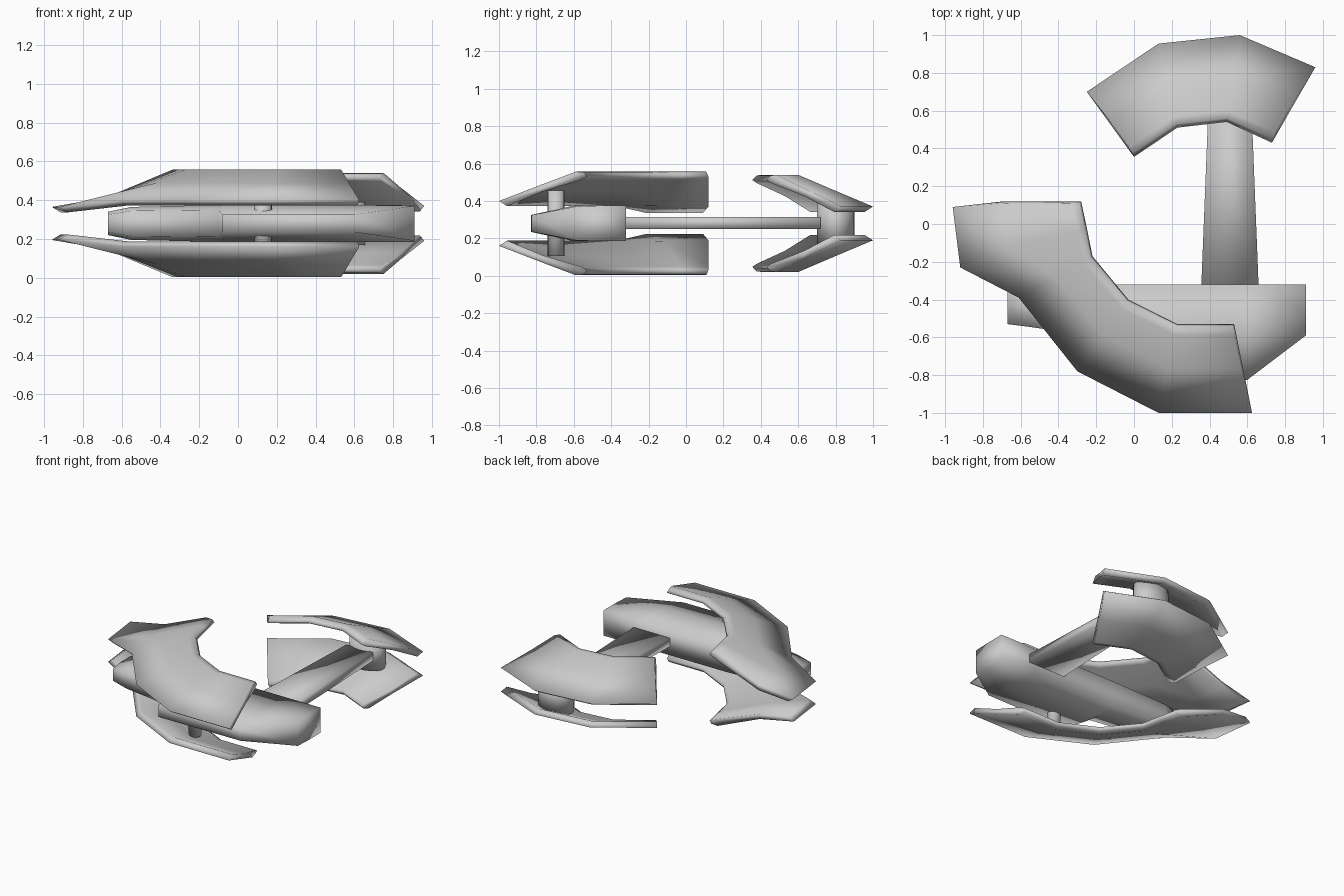
import bpy, bmesh, math
from mathutils import Vector

if "Cube" in bpy.data.objects:
    bpy.data.objects.remove(bpy.data.objects["Cube"])

MID = 0.28  # height of the horizontal symmetry plane
UP = Vector((0, 0, 1))
grey = bpy.data.materials.new("hull_grey")
grey.diffuse_color = (0.6, 0.6, 0.6, 1)
grey.use_nodes = True
grey.node_tree.nodes["Principled BSDF"].inputs["Base Color"].default_value = grey.diffuse_color


def loft(name, rings):
    """Skin a row of closed rings, cap both ends and shade it smooth."""
    bm = bmesh.new()
    rows = [[bm.verts.new(p) for p in r] for r in rings]
    n = len(rows[0])
    for a, b in zip(rows, rows[1:]):
        for i in range(n):
            j = (i + 1) % n
            bm.faces.new((a[i], a[j], b[j], b[i]))
    bm.faces.new(rows[0])
    bm.faces.new(rows[-1])
    bmesh.ops.recalc_face_normals(bm, faces=bm.faces)
    for f in bm.faces:
        f.smooth = True
    me = bpy.data.meshes.new(name)
    bm.to_mesh(me)
    bm.free()
    me.materials.append(grey)
    ob = bpy.data.objects.new(name, me)
    bpy.context.collection.objects.link(ob)
    return ob


def plate_ring(lip, inner, outer, mid=None):
    """Thin sloping section: high inner lip, low outer edge."""
    i, o = Vector(inner), Vector(outer)
    m = Vector(mid) if mid else (i + o) / 2 + UP * 0.012
    d = Vector((o.x - i.x, o.y - i.y, 0)).normalized()
    return [i + d * lip - UP * 0.004, i + d * 0.06, m, o,
            o - d * 0.045 - UP * 0.028, m - UP * 0.04,
            i + d * 0.03 - UP * 0.045, i - UP * 0.028]


def plate_pair(name, lip, stations):
    rings = [plate_ring(lip, *s) for s in stations]
    # Pull the top of both end caps in slightly so the ends are bevelled
    for end, nxt in ((0, 1), (-1, -2)):
        for k in range(3):
            d = rings[nxt][k] - rings[end][k]
            d.z = 0
            rings[end][k] += d.normalized() * 0.01
    loft("upper_" + name, rings)
    loft("lower_" + name, [[(p.x, p.y, 2 * MID - p.z) for p in r] for r in rings])


# Large front wings, above and below
H = 0.557
plate_pair("front_wing", 0.012, [
    ((0.53, -0.53, H), (0.625, -1.0, 0.40)),
    ((0.23, -0.53, H), (0.13, -1.0, 0.40)),
    ((-0.03, -0.40, H), (-0.30, -0.78, 0.40)),
    ((-0.22, -0.17, H), (-0.61, -0.39, 0.40)),
    ((-0.25, -0.02, H), (-0.92, -0.23, 0.365), (-0.67, -0.12, 0.415)),
    ((-0.28, 0.12, H), (-0.96, 0.09, 0.365), (-0.69, 0.12, 0.41)),
])

# Smaller rear wings, above and below
plate_pair("rear_wing", 0.02, [
    ((0.0, 0.355, 0.54), (-0.25, 0.70, 0.37)),
    ((0.23, 0.51, 0.54), (0.13, 0.955, 0.37)),
    ((0.49, 0.54, 0.54), (0.56, 1.0, 0.37)),
    ((0.73, 0.43, 0.54), (0.96, 0.83, 0.37)),
])

# Main body: x, front y, half height at front, half height at back
BACK = -0.32
body = []
for x, yf, hf, hb in [(-0.67, -0.53, 0.045, 0.06), (-0.55, -0.545, 0.065, 0.085),
                      (-0.10, -0.61, 0.07, 0.095), (-0.08, -0.83, 0.045, 0.095),
                      (0.60, -0.825, 0.045, 0.095), (0.91, -0.59, 0.09, 0.095)]:
    ym = BACK + 0.55 * (yf - BACK)
    half = [(BACK, hb), (ym, hb), (yf, hf)]
    body.append([(x, y, MID + h) for y, h in half]
                + [(x, y, MID - h) for y, h in reversed(half)])
loft("main_body", body)

# Tapered flat beam joining the body to the rear post
loft("tail_beam", [[(0.508 - w, y, 0.25), (0.508 + w, y, 0.25),
                    (0.508 + w, y, 0.315), (0.508 - w, y, 0.315)]
                   for y, w in [(-0.36, 0.153), (0.72, 0.11)]])


def post(name, x, y, rx, ry, z0, z1, sides):
    ring = [(x + rx * math.cos(t), y + ry * math.sin(t))
            for t in (2 * math.pi * k / sides for k in range(sides))]
    loft(name, [[(px, py, z) for px, py in ring] for z in (z0, z1)])


# Upright posts carrying the wings
post("front_post", 0.13, -0.695, 0.045, 0.045, 0.105, 0.455, 16)
post("rear_post", 0.52, 0.80, 0.135, 0.10, 0.17, 0.39, 20)
